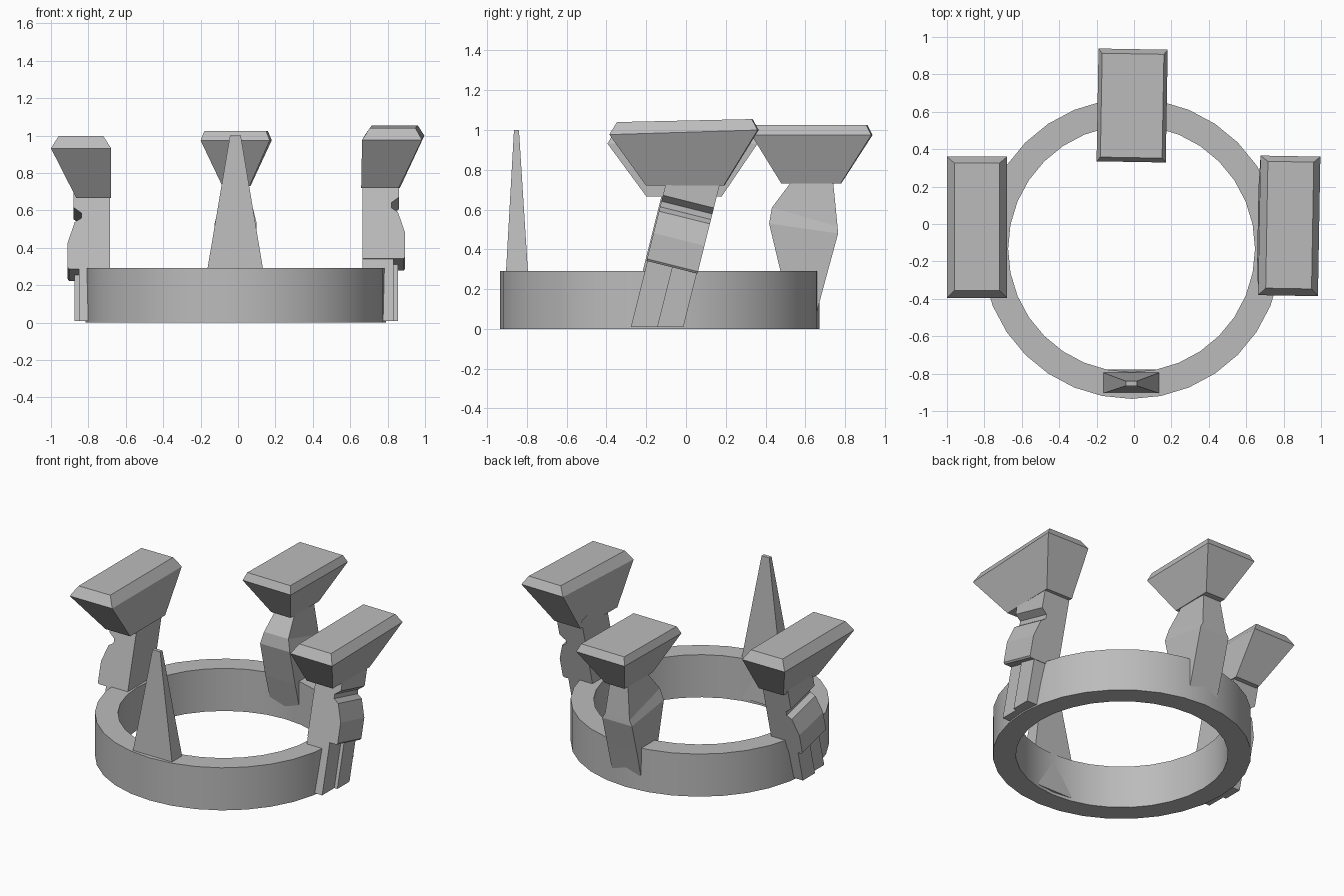
import bpy, bmesh, math

if "Cube" in bpy.data.objects:
    bpy.data.objects.remove(bpy.data.objects["Cube"], do_unlink=True)

GREY = (0.5, 0.5, 0.5, 1)
grey = bpy.data.materials.new("plain grey")
grey.use_nodes = True
grey.diffuse_color = GREY
grey.node_tree.nodes["Principled BSDF"].inputs["Base Color"].default_value = GREY


def finish(name, bm):
    bmesh.ops.recalc_face_normals(bm, faces=bm.faces)
    mesh = bpy.data.meshes.new(name)
    bm.to_mesh(mesh)
    bm.free()
    mesh.materials.append(grey)
    obj = bpy.data.objects.new(name, mesh)
    bpy.context.collection.objects.link(obj)
    return obj


def loft(name, levels):
    """Stack of four-sided sections: (x0, x1, (front y, z), (back y, z))."""
    bm = bmesh.new()
    rings = []
    for x0, x1, front, back in levels:
        corners = [(x0, *front), (x1, *front), (x1, *back), (x0, *back)]
        rings.append([bm.verts.new(c) for c in corners])
    for low, high in zip(rings, rings[1:]):
        for i in range(4):
            j = (i + 1) % 4
            bm.faces.new((low[i], low[j], high[j], high[i]))
    bm.faces.new(rings[0])
    bm.faces.new(rings[-1])
    return finish(name, bm)


def flat(x0, x1, y0, y1, z, rise=0):
    return (x0, x1, (y0, z), (y1, z + rise))


def turn(obj, x, y, degrees):
    a = math.radians(degrees)
    for v in obj.data.vertices:
        dx, dy = v.co.x - x, v.co.y - y
        v.co.x = x + dx * math.cos(a) - dy * math.sin(a)
        v.co.y = y + dx * math.sin(a) + dy * math.cos(a)


# Band
SIDES = 32
bm = bmesh.new()
loops = []
for radius, z in ((0.803, 0), (0.803, 0.292), (0.66, 0.292), (0.66, 0)):
    loops.append([bm.verts.new((-0.013 + radius * math.cos(math.tau * i / SIDES),
                                -0.132 + radius * math.sin(math.tau * i / SIDES), z))
                  for i in range(SIDES)])
for k in range(4):
    a, b = loops[k], loops[(k + 1) % 4]
    for i in range(SIDES):
        j = (i + 1) % SIDES
        bm.faces.new((a[i], a[j], b[j], b[i]))
band = finish("band", bm)
bpy.context.view_layer.objects.active = band
band.select_set(True)
bpy.ops.object.shade_smooth_by_angle(angle=math.radians(30))

# Front spike
loft("front_spike", [flat(-0.205, 0.175, -0.903, -0.778, 0.02),
                     flat(-0.163, 0.133, -0.905, -0.795, 0.29),
                     flat(-0.043, 0.015, -0.865, -0.84, 1.0)])

# Back post and its flared head
loft("back_post", [(-0.12, 0.10, (0.543, 0.03), (0.643, 0.03)),
                   (-0.125, 0.10, (0.475, 0.29), (0.713, 0.29)),
                   (-0.125, 0.10, (0.418, 0.53), (0.765, 0.48)),
                   (-0.105, 0.08, (0.432, 0.61), (0.762, 0.515)),
                   (-0.075, 0.055, (0.545, 0.76), (0.738, 0.76))])
head = loft("back_head", [flat(-0.082, 0.065, 0.48, 0.78, 0.732),
                          flat(-0.195, 0.175, 0.332, 0.935, 0.975),
                          flat(-0.175, 0.155, 0.355, 0.91, 1.025)])
turn(head, -0.01, 0.63, -1)

# Side heads
head = loft("left_head", [flat(0.662, 0.862, -0.2, 0.19, 0.72),
                          flat(0.67, 0.99, -0.383, 0.363, 0.977, 0.023),
                          flat(0.71, 0.955, -0.345, 0.333, 1.04, 0.015)])
turn(head, 0.83, -0.01, -1)
loft("right_head", [flat(-0.865, -0.678, -0.2, 0.18, 0.667),
                    flat(-1.0, -0.678, -0.395, 0.36, 0.932),
                    flat(-0.96, -0.72, -0.355, 0.325, 0.997)])

# Leaning side posts: (height along the post, outer x)
TILT = math.radians(14)
HALF = 0.132
BODY = [(0.30, 0.885), (0.31, 0.893), (0.44, 0.893), (0.55, 0.855), (0.572, 0.82),
        (0.60, 0.82), (0.63, 0.862), (0.79, 0.862)]
LEG = [(0, 0.855), (0.32, 0.855)]
LEG_FRONT = [(0, 0.832), (0.32, 0.832)]


def lean(name, profile, w0, w1, side, y, z):
    s, c = math.sin(TILT), math.cos(TILT)
    levels = []
    for u, x in profile:
        def at(w):
            if u == 0:  # foot cut level
                return (y + w / c + (0.01 - z) * s / c, 0.01)
            d = u / c
            return (y + d * s + w * c, z + d * c - w * s)
        xs = (0.666, x) if side > 0 else (-0.018 - x, -0.684)
        levels.append((*xs, at(w0), at(w1)))
    return loft(name, levels)


for label, side, y, z in (("left", 1, -0.145, 0.01), ("right", -1, -0.165, -0.045)):
    lean(label + "_post", BODY, -HALF, HALF, side, y, z)
    lean(label + "_leg_rear", LEG, 0, HALF - 0.004, side, y, z)
    lean(label + "_leg_front", LEG_FRONT, 0.004 - HALF, 0, side, y, z)
